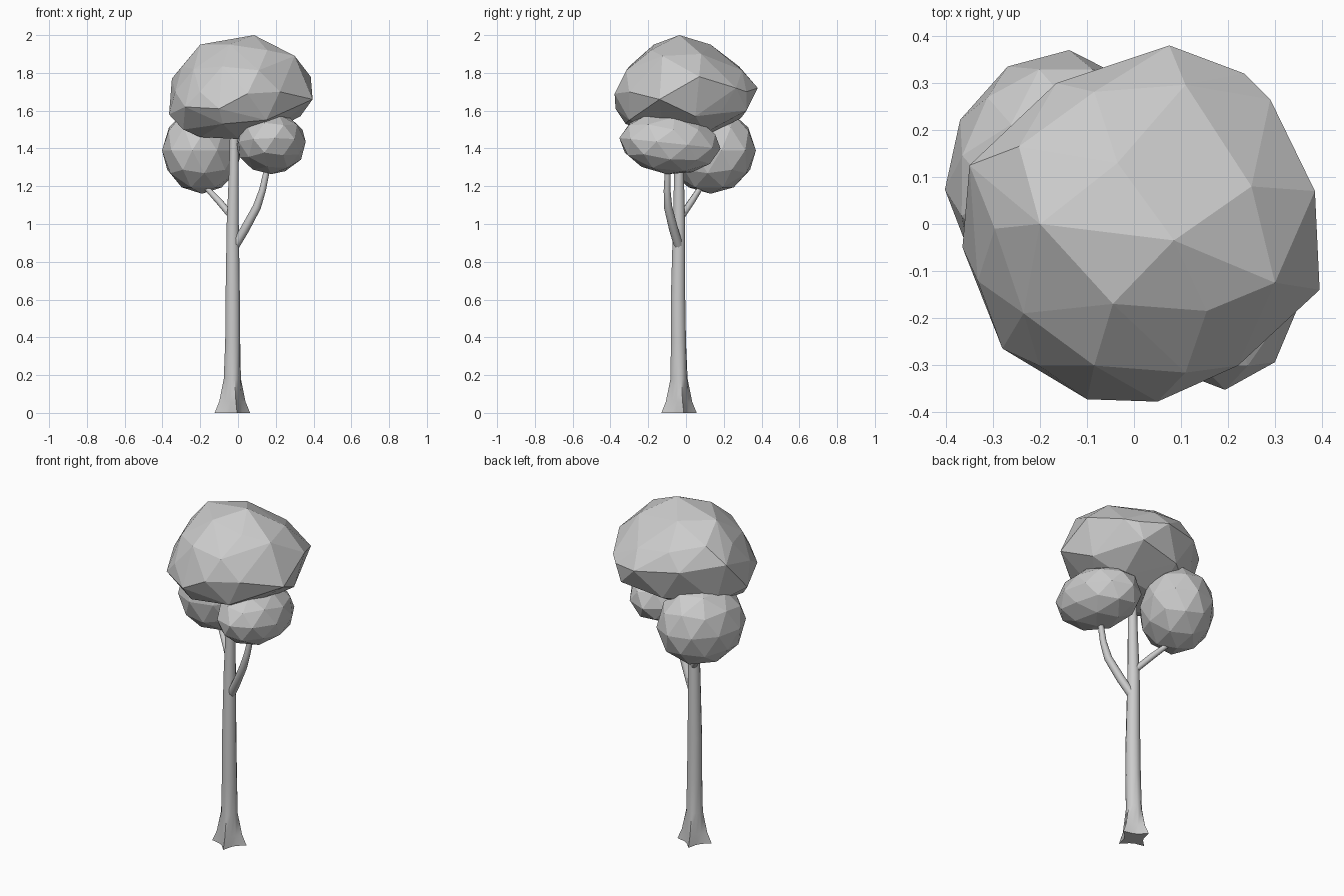
import bpy, bmesh, math
from mathutils import Vector, Matrix

if "Cube" in bpy.data.objects:
    bpy.data.objects.remove(bpy.data.objects["Cube"])


def finish(bm, name, smooth=False):
    bmesh.ops.recalc_face_normals(bm, faces=bm.faces)
    mesh = bpy.data.meshes.new(name)
    bm.to_mesh(mesh)
    bm.free()
    ob = bpy.data.objects.new(name, mesh)
    bpy.context.collection.objects.link(ob)
    if smooth:
        bpy.ops.object.select_all(action='DESELECT')
        ob.select_set(True)
        bpy.context.view_layer.objects.active = ob
        bpy.ops.object.shade_smooth_by_angle(angle=math.radians(50))
    return ob


def tube(name, stations, sides, roots=0, root_angle=0.0):
    """Tapered tube; each station is x, y, z, radius, root flare."""
    bm = bmesh.new()
    pts = [Vector(s[:3]) for s in stations]
    rings = []
    for i, s in enumerate(stations):
        a, b = pts[max(i - 1, 0)], pts[min(i + 1, len(pts) - 1)]
        turn = Vector((0, 0, 1)).rotation_difference((b - a).normalized())
        ring = []
        for k in range(sides):
            t = 2 * math.pi * k / sides
            r = s[3] + (s[4] * max(0, math.cos(roots * t)) if roots else 0)
            d = Vector((r * math.cos(t + root_angle), r * math.sin(t + root_angle), 0))
            ring.append(bm.verts.new(pts[i] + turn @ d))
        rings.append(ring)
    for lo, hi in zip(rings, rings[1:]):
        for k in range(sides):
            n = (k + 1) % sides
            bm.faces.new((lo[k], lo[n], hi[n], hi[k]))
    bm.faces.new(rings[0][::-1])
    bm.faces.new(rings[-1])
    return finish(bm, name, smooth=True)


def foliage(name, centre, radii, spin=0, tilt=0, corners=()):
    """Faceted blob: stretched icosphere, some corners pulled out, wrapped by a hull."""
    bm = bmesh.new()
    m = (Matrix.Translation(centre) @ Matrix.Rotation(math.radians(spin), 4, 'Z')
         @ Matrix.Rotation(math.radians(tilt), 4, 'X') @ Matrix.Diagonal((*radii, 1)))
    bmesh.ops.create_icosphere(bm, subdivisions=2, radius=1, matrix=m)
    free = list(bm.verts)
    for c in map(Vector, corners):
        v = min(free, key=lambda q: (q.co - c).length)
        v.co = c
        free.remove(v)
    if corners:
        pts = [v.co.copy() for v in bm.verts]
        bm.clear()
        bmesh.ops.convex_hull(bm, input=[bm.verts.new(p) for p in pts])
        bmesh.ops.delete(bm, geom=[v for v in bm.verts if not v.link_faces], context='VERTS')
    return finish(bm, name)


# Trunk with four flared roots
tube("trunk", [
    (-.03, -.037, 0, .054, .043),
    (-.03, -.037, .06, .05, .022),
    (-.03, -.037, .18, .043, .004),
    (-.028, -.04, .38, .041, 0),
    (-.028, -.042, .62, .039, 0),
    (-.028, -.037, 1.0, .033, 0),
    (-.022, -.037, 1.3, .026, 0),
    (-.02, -.037, 1.55, .022, 0)], 12, roots=4, root_angle=math.radians(15))

# Branches
tube("right_branch", [
    (-.025, -.035, .87, .024), (.035, -.065, .97, .024), (.1, -.095, 1.09, .022),
    (.13, -.1, 1.18, .018), (.16, -.095, 1.32, .015)], 8)
tube("left_branch", [
    (-.025, -.03, 1.03, .018), (-.1, .03, 1.12, .018),
    (-.165, .075, 1.19, .015), (-.19, .1, 1.3, .013)], 8)

# Side foliage
foliage("left_foliage", (-.19, .13, 1.39), (.25, .202, .23), spin=63)
foliage("right_foliage", (.175, -.085, 1.427), (.187, .27, .164), spin=4, tilt=-6)

# Crown with its upper, rim and underside corners set
foliage("crown_foliage", (.01, -.01, 1.70), (.36, .36, .255), corners=[
    (.085, -.035, 2.0), (-.2, 0, 1.95), (-.035, .13, 1.95), (-.045, -.17, 1.95),
    (.155, -.185, 1.92), (.3, -.125, 1.89), (.25, .08, 1.9), (-.245, .165, 1.87),
    (-.235, -.19, 1.82), (.075, .38, 1.72), (.235, .32, 1.7), (.29, .265, 1.72),
    (.385, .07, 1.78), (.395, -.14, 1.66), (.05, -.378, 1.69), (-.1, -.373, 1.61),
    (-.28, -.265, 1.62), (-.365, -.05, 1.58), (-.35, .125, 1.77), (-.165, .3, 1.74),
    (-.29, -.12, 1.5), (-.2, -.1, 1.46), (0, -.1, 1.45), (-.08, -.32, 1.53),
    (.15, -.3, 1.55), (.33, .05, 1.57), (.2, .32, 1.6), (-.05, .29, 1.56),
    (-.28, .12, 1.53), (-.08, .1, 1.46)])
